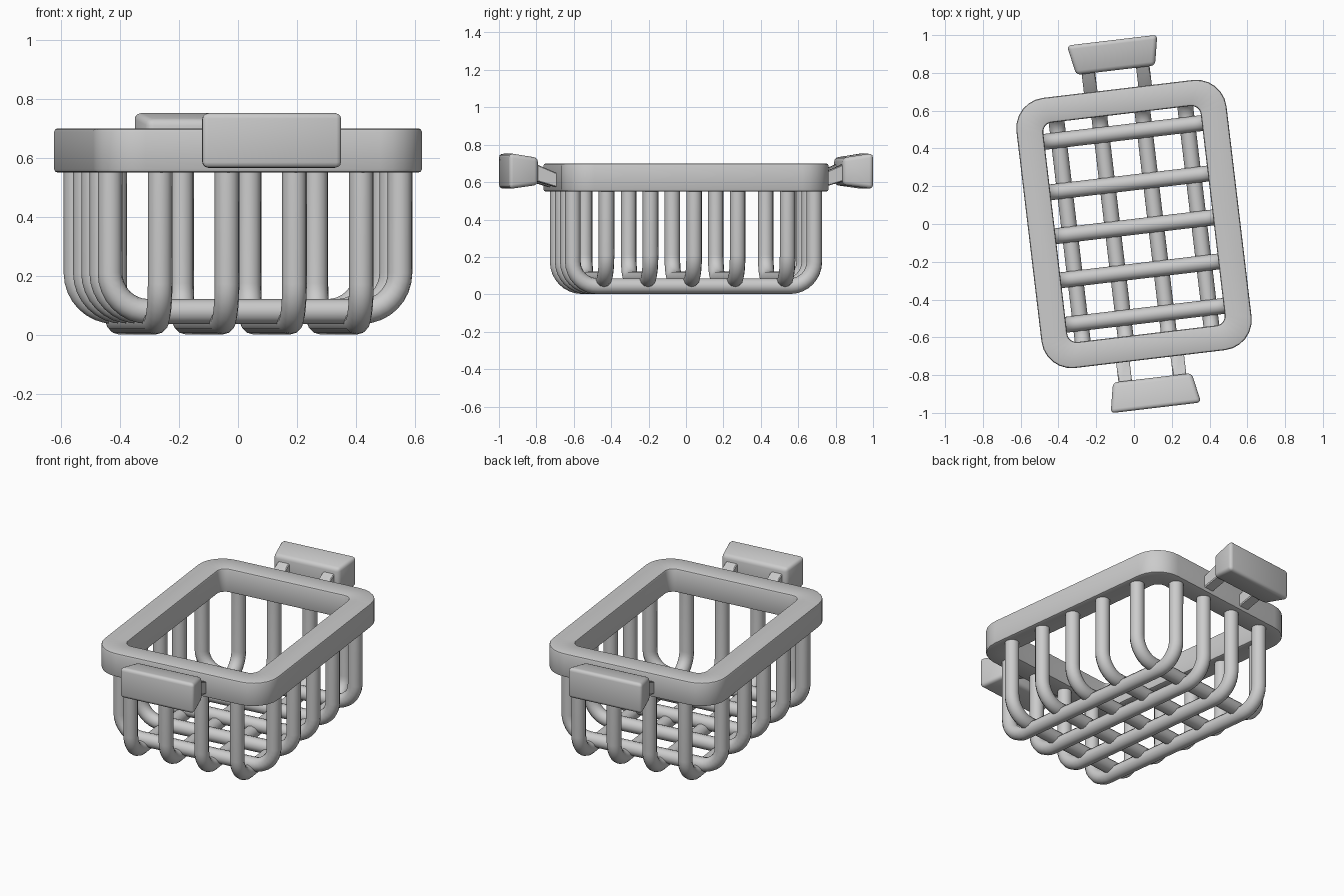
import bpy
import bmesh
from math import sin, cos, pi, radians

if "Cube" in bpy.data.objects:
    bpy.data.objects.remove(bpy.data.objects["Cube"], do_unlink=True)

TURN = radians(6.8)      # the whole basket stands slightly turned
WIRE = 0.042             # wire radius
BEND = 0.13              # wire bend radius
GREY = (0.6, 0.6, 0.6, 1)

metal = bpy.data.materials.new("grey metal")
metal.use_nodes = True
metal.diffuse_color = GREY
metal.node_tree.nodes["Principled BSDF"].inputs["Base Color"].default_value = GREY


def place(obj, turn=TURN):
    bpy.context.collection.objects.link(obj)
    obj.rotation_euler.z = turn
    obj.data.materials.append(metal)
    bpy.ops.object.select_all(action='DESELECT')
    obj.select_set(True)
    bpy.context.view_layer.objects.active = obj


def finish(name, bm, turn, bevel, segments, angle=40):
    """Round the sharp edges and make a smooth-shaded object."""
    bmesh.ops.recalc_face_normals(bm, faces=bm.faces)
    sharp = [e for e in bm.edges if e.calc_face_angle(0) > radians(angle)]
    bmesh.ops.bevel(bm, geom=sharp, offset=bevel, segments=segments,
                    profile=0.5, affect='EDGES')
    mesh = bpy.data.meshes.new(name)
    bm.to_mesh(mesh)
    bm.free()
    place(bpy.data.objects.new(name, mesh), turn)
    bpy.ops.object.shade_smooth_by_angle(angle=radians(35))


def rounded_loop(bm, hx, hy, r, z, steps=6):
    verts = []
    for k, (sx, sy) in enumerate([(1, 1), (-1, 1), (-1, -1), (1, -1)]):
        for i in range(steps + 1):
            a = (k + i / steps) * pi / 2
            verts.append(bm.verts.new((sx * (hx - r) + r * cos(a),
                                       sy * (hy - r) + r * sin(a), z)))
    return verts


def rim():
    bm = bmesh.new()
    loops = [rounded_loop(bm, 0.56, 0.72, 0.16, 0.55),
             rounded_loop(bm, 0.56, 0.72, 0.16, 0.70),
             rounded_loop(bm, 0.42, 0.585, 0.05, 0.70),
             rounded_loop(bm, 0.42, 0.585, 0.05, 0.55)]
    n = len(loops[0])
    for a, b in zip(loops, loops[1:] + loops[:1]):
        for i in range(n):
            j = (i + 1) % n
            bm.faces.new((a[i], a[j], b[j], b[i]))
    finish("rim", bm, TURN, 0.012, 2)


def wire(name, reach, bottom, to_point):
    """U-shaped wire: down one side, along the floor, up the other side."""
    half = [(reach, 0.62)]
    for i in range(9):
        a = i / 8 * pi / 2
        half.append((reach - BEND + BEND * cos(a), bottom + BEND - BEND * sin(a)))
    path = half + [(-u, z) for u, z in reversed(half)]
    curve = bpy.data.curves.new(name, 'CURVE')
    curve.dimensions = '3D'
    curve.bevel_depth = WIRE
    curve.bevel_resolution = 4
    curve.use_fill_caps = True
    spline = curve.splines.new('POLY')
    spline.points.add(len(path) - 1)
    for p, (u, z) in zip(spline.points, path):
        p.co = (*to_point(u, z), 1)
    spline.use_smooth = True
    place(bpy.data.objects.new(name, curve))
    bpy.ops.object.convert(target='MESH')


def tapered_box(name, near, far, x, turn, bevel, segments):
    """Box whose near and far ends are (y, half width, low z, high z)."""
    bm = bmesh.new()
    bmesh.ops.create_cube(bm, size=2)
    for v in bm.verts:
        y, hw, low, high = far if v.co.y < 0 else near
        v.co = (x + hw * v.co.x, y, high if v.co.z > 0 else low)
    finish(name, bm, turn, bevel, segments)


rim()

# Wire cage
for i, x in enumerate((-0.343, -0.115, 0.115, 0.343)):
    wire(f"long_wire_{i + 1}", 0.65, 0.044, lambda u, z: (x, u, z))
for i, y in enumerate((-0.487, -0.25, -0.015, 0.219, 0.488)):
    wire(f"cross_wire_{i + 1}", 0.494, 0.08, lambda u, z: (u, y, z))

# Handle at each end, on two sloping struts
for side, turn in (("front", TURN), ("back", TURN + pi)):
    tapered_box(f"{side}_handle", (-0.82, 0.21, 0.585, 0.73),
                (-0.98, 0.241, 0.563, 0.755), 0, turn, 0.022, 3)
    for label, x in (("right", -0.145), ("left", 0.145)):
        tapered_box(f"{side}_{label}_strut", (-0.66, 0.036, 0.555, 0.625),
                    (-0.86, 0.036, 0.615, 0.71), x, turn, 0.005, 1)
